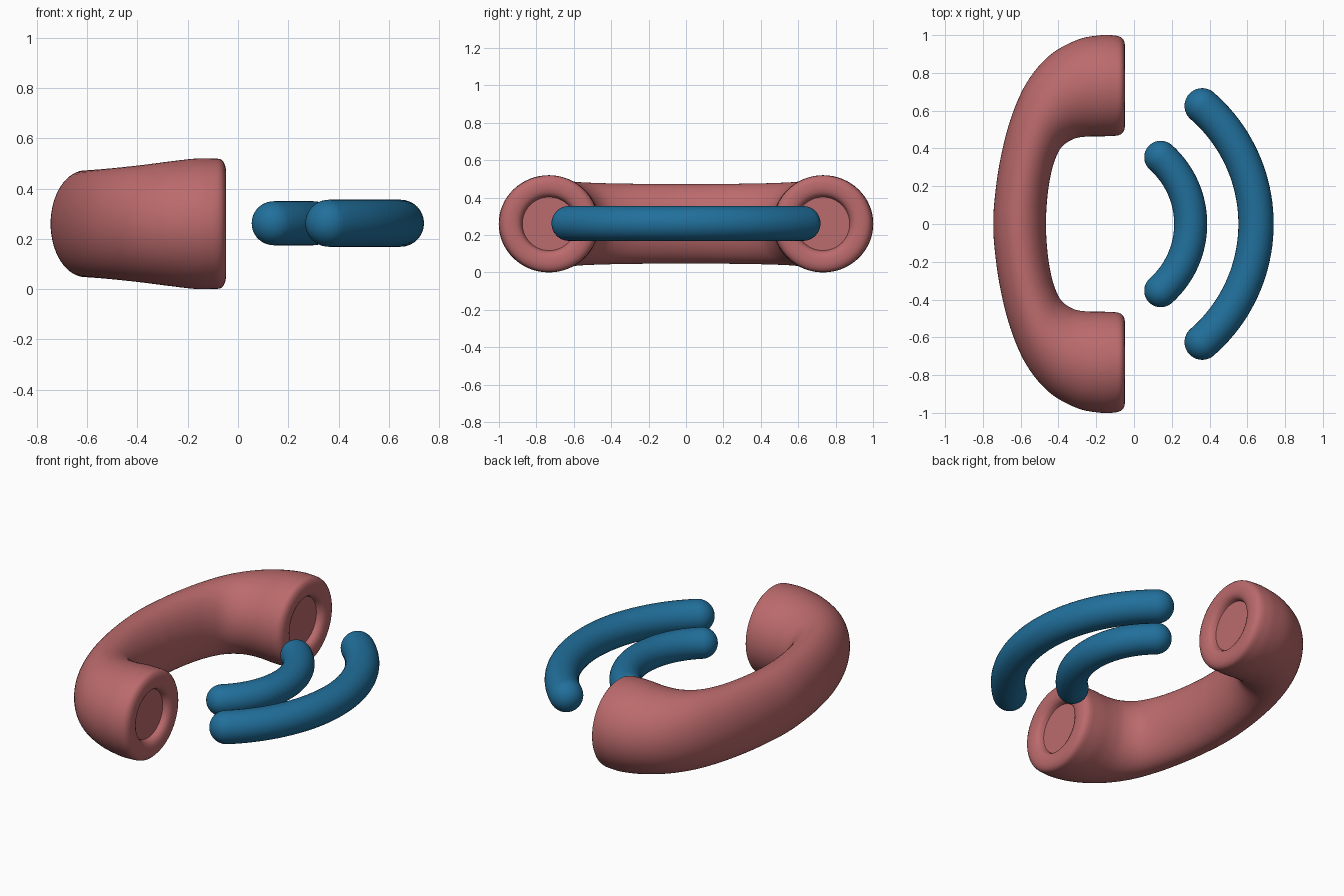
import bpy, bmesh
from math import sin, cos, pi, radians
from mathutils import Vector

if "Cube" in bpy.data.objects:
    bpy.data.objects.remove(bpy.data.objects["Cube"])

ZC = 0.26      # height of the shared middle plane
SIDES = 64


def material(name, rgb):
    m = bpy.data.materials.new(name)
    m.diffuse_color = (*rgb, 1)
    m.use_nodes = True
    m.node_tree.nodes["Principled BSDF"].inputs["Base Color"].default_value = m.diffuse_color
    return m


def loft(name, rings, mat):
    """Skin a list of closed rings and cap both ends."""
    bm = bmesh.new()
    loops = [[bm.verts.new(p) for p in ring] for ring in rings]
    for a, b in zip(loops, loops[1:]):
        n = len(a)
        for i in range(n):
            bm.faces.new((a[i], a[(i + 1) % n], b[(i + 1) % n], b[i]))
    bm.faces.new(loops[0])
    bm.faces.new(loops[-1])
    bmesh.ops.recalc_face_normals(bm, faces=bm.faces)
    me = bpy.data.meshes.new(name)
    bm.to_mesh(me)
    bm.free()
    me.materials.append(mat)
    ob = bpy.data.objects.new(name, me)
    bpy.context.collection.objects.link(ob)
    bpy.ops.object.select_all(action='DESELECT')
    ob.select_set(True)
    bpy.context.view_layer.objects.active = ob
    bpy.ops.object.shade_smooth_by_angle(angle=radians(40))
    return ob


def catmull(p0, p1, p2, p3, t):
    return tuple(0.5 * (2 * b + (c - a) * t + (2 * a - 5 * b + 4 * c - d) * t * t
                        + (3 * b - a - 3 * c + d) * t ** 3)
                 for a, b, c, d in zip(p0, p1, p2, p3))


def section(s):
    """Elliptical ring from outer point, inner point and half height."""
    ox, oy, ix, iy, h = s
    return [((ox + ix) / 2 + (ox - ix) / 2 * cos(a),
             (oy + iy) / 2 + (oy - iy) / 2 * cos(a),
             ZC + h * sin(a))
            for a in (2 * pi * i / SIDES for i in range(SIDES))]


red = material("red", (0.50, 0.145, 0.15))
blue = material("blue", (0.015, 0.16, 0.33))

# Handset: sections (outer x, y, inner x, y, half height) from cup to grip
half = [(-0.10, 0.998, -0.10, 0.467, 0.259),
        (-0.17, 1.000, -0.17, 0.464, 0.259),
        (-0.30, 0.975, -0.25, 0.463, 0.247),
        (-0.45, 0.890, -0.32, 0.450, 0.233),
        (-0.57, 0.745, -0.385, 0.405, 0.223),
        (-0.655, 0.55, -0.425, 0.320, 0.217),
        (-0.71, 0.330, -0.45, 0.210, 0.214),
        (-0.738, 0.13, -0.463, 0.09, 0.2125)]


def flip(s):
    return (s[0], -s[1], s[2], -s[3], s[4])


keys = half + [(-0.745, 0, -0.465, 0, 0.2125)] + [flip(s) for s in reversed(half)]
ext = [keys[0]] + keys + [keys[-1]]
body = [catmull(*ext[i:i + 4], k / 6) for i in range(len(ext) - 3) for k in range(6)]
body.append(keys[-1])

# Cup ends: (x, radius) from recessed disc out over the rounded rim
cup = [(-0.090, 0.143), (-0.072, 0.148), (-0.060, 0.157), (-0.052, 0.172),
       (-0.048, 0.192), (-0.048, 0.215), (-0.051, 0.232), (-0.058, 0.246),
       (-0.068, 0.256), (-0.082, 0.262)]
CY = 0.732
end = [(x, CY + r, x, CY - r, min(r, 0.259)) for x, r in cup]
loft("handset", [section(s) for s in end + body + [flip(s) for s in reversed(end)]], red)


# Sound waves: round-ended tubes bent along an arc
def wave(name, cx, radius, angle, tube):
    spine = []   # (point, radial direction, ring radius)
    steps, cap = 40, 10

    def add(a, offset, r):
        radial = Vector((cos(a), sin(a), 0))
        tangent = Vector((-sin(a), cos(a), 0))
        spine.append((Vector((cx, 0, ZC + 0.002)) + radial * radius + tangent * offset, radial, r))

    for k in range(cap):
        t = pi / 2 * (1 - (k + 0.15) / cap)
        add(-angle, -tube * sin(t), tube * cos(t))
    for k in range(steps + 1):
        add(angle * (2 * k / steps - 1), 0, tube)
    for k in reversed(range(cap)):
        t = pi / 2 * (1 - (k + 0.15) / cap)
        add(angle, tube * sin(t), tube * cos(t))
    rings = [[p + radial * r * cos(a) + Vector((0, 0, r * sin(a)))
              for a in (2 * pi * i / 32 for i in range(32))]
             for p, radial, r in spine]
    loft(name, rings, blue)


wave("inner_wave", -0.173, 0.473, radians(48.3), 0.0875)
wave("outer_wave", -0.183, 0.829, radians(49), 0.0935)
